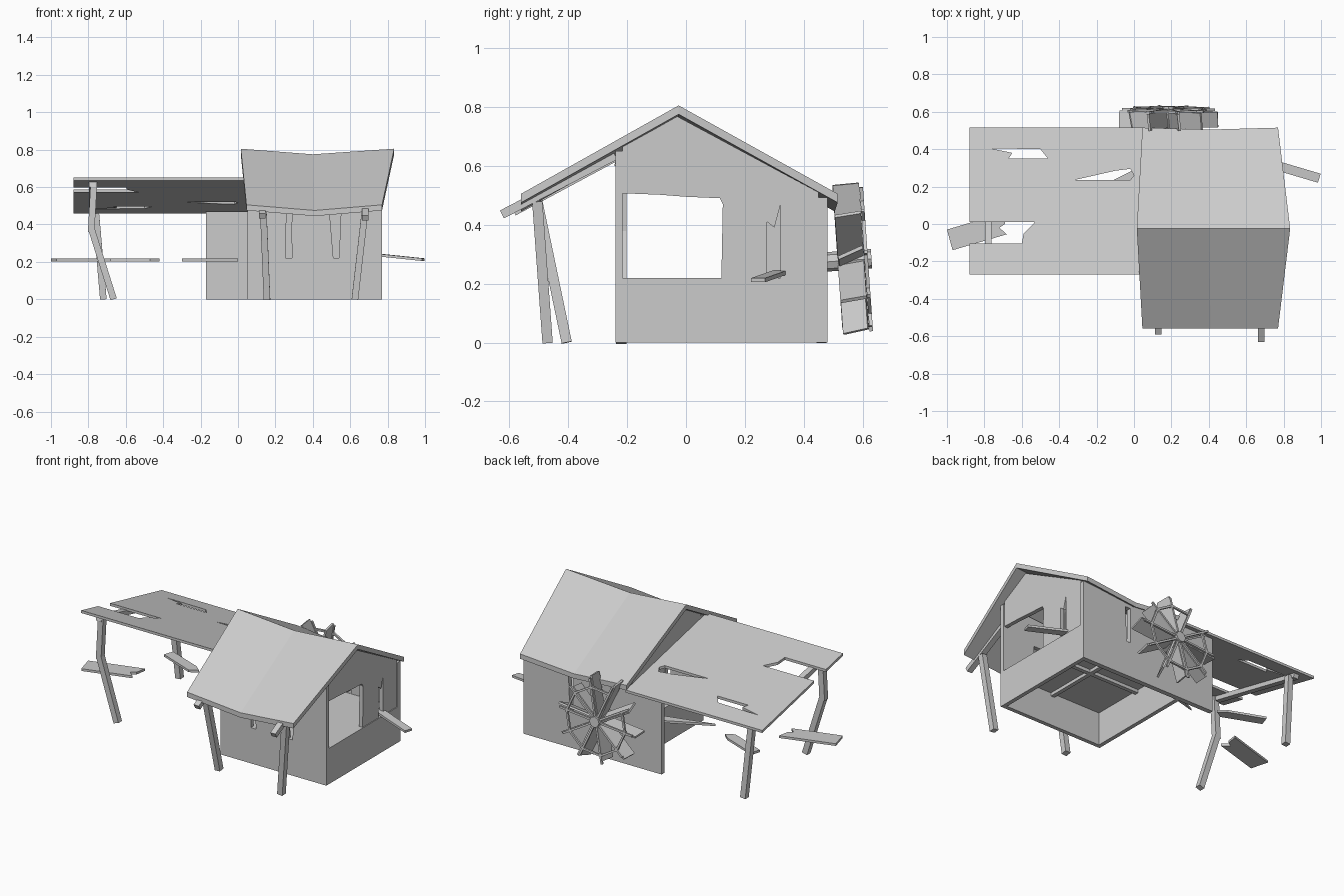
import bpy, bmesh, math
from mathutils import Vector, Matrix

cube = bpy.data.objects.get("Cube")
if cube:
    bpy.data.objects.remove(cube, do_unlink=True)

GREY = (0.6, 0.6, 0.6, 1)
mat = bpy.data.materials.new("weathered grey")
mat.use_nodes = True
mat.diffuse_color = GREY
mat.node_tree.nodes["Principled BSDF"].inputs["Base Color"].default_value = GREY


def finish(name, bm):
    bmesh.ops.recalc_face_normals(bm, faces=bm.faces)
    mesh = bpy.data.meshes.new(name)
    bm.to_mesh(mesh)
    bm.free()
    mesh.materials.append(mat)
    obj = bpy.data.objects.new(name, mesh)
    bpy.context.collection.objects.link(obj)
    return obj


def slab(name, outline, place, depth):
    """Extrude a flat outline; place maps (a, b) to 3D and depth is a vector."""
    bm = bmesh.new()
    face = bm.faces.new([bm.verts.new(place(a, b)) for a, b in outline])
    out = bmesh.ops.extrude_face_region(bm, geom=[face])
    verts = [v for v in out["geom"] if isinstance(v, bmesh.types.BMVert)]
    bmesh.ops.translate(bm, verts=verts, vec=depth)
    return finish(name, bm)


def across(y):
    return lambda a, b: (a, y, b)


def along(x):
    return lambda a, b: (x, a, b)


def box(name, x0, x1, y0, y1, z0, z1):
    return slab(name, [(x0, y0), (x1, y0), (x1, y1), (x0, y1)],
                lambda a, b: (a, b, z0), (0, 0, z1 - z0))


def beam(name, start, end, width, thick, side=(1, 0, 0)):
    """Straight timber from start to end, its width lying along side."""
    start, end, side = Vector(start), Vector(end), Vector(side)
    axis = (end - start).normalized()
    side = (side - axis * side.dot(axis)).normalized()
    up = axis.cross(side)
    corners = [(-1, -1), (1, -1), (1, 1), (-1, 1)]
    return slab(name, corners,
                lambda a, b: start + side * a * width / 2 + up * b * thick / 2, end - start)


def cut(obj, cutter):
    cutter.hide_render = True
    mod = obj.modifiers.new("cut", "BOOLEAN")
    mod.operation, mod.solver, mod.object = "DIFFERENCE", "EXACT", cutter
    bpy.context.view_layer.objects.active = obj
    bpy.ops.object.modifier_apply(modifier=mod.name)
    bpy.data.objects.remove(cutter, do_unlink=True)


# Hut walls, following the sag of the roof
SILL, T = 0.22, 0.025
front = slab("front_wall", [(0.05, 0), (0.77, 0), (0.77, 0.65), (0.41, 0.625), (0.05, 0.65)],
             across(-0.24), (0, T, 0))
back = slab("back_wall", [(-0.17, 0), (0.77, 0), (0.77, 0.493), (0.41, 0.465), (0.05, 0.493),
                          (0.05, 0.47), (-0.17, 0.47)],
            across(0.45), (0, 0.03, 0))
box("left_sill", 0.77 - T, 0.77, -0.215, 0.45, 0, SILL)

GABLE = [(0.45, 0.51), (-0.03, 0.768), (-0.215, 0.665)]
left = slab("left_gable_wall", [(-0.215, SILL), (0.45, SILL)] + GABLE, along(0.74), (T, 0, 0))
right = slab("right_gable_wall", [(-0.215, 0), (0.45, 0)] + GABLE, along(0.05), (T, 0, 0))

# Broken window on the left, doorway under the lean-to, splintered slits
cut(left, slab("window_cutter",
               [(-0.22, SILL - 0.01), (0.12, SILL - 0.01), (0.125, 0.47), (0.115, 0.49),
                (0, 0.495), (-0.09, 0.502), (-0.22, 0.507)], along(0.7), (0.1, 0, 0)))
cut(left, slab("slit_cutter", [(0.275, SILL), (0.32, SILL), (0.32, 0.465), (0.3, 0.39), (0.275, 0.41)],
               along(0.7), (0.1, 0, 0)))
cut(right, slab("door_cutter", [(-0.23, SILL), (0.14, SILL), (0.14, 0.52), (-0.23, 0.52)],
                along(0), (0.1, 0, 0)))
cut(front, slab("slit_cutter", [(0.255, SILL), (0.29, SILL), (0.285, 0.37), (0.29, 0.46), (0.265, 0.47), (0.255, 0.38)],
                across(-0.3), (0, 0.1, 0)))
cut(front, slab("slit_cutter", [(0.51, SILL), (0.54, SILL), (0.55, 0.46), (0.49, 0.46)],
                across(-0.3), (0, 0.1, 0)))
cut(back, slab("slit_cutter", [(0.43, SILL), (0.455, SILL), (0.465, 0.44), (0.43, 0.44)],
               across(0.4), (0, 0.1, 0)))

# Raised floor on joists
box("floor", 0.07, 0.75, -0.22, 0.46, SILL - 0.015, SILL - 0.002)
box("long_joist", 0.07, 0.75, 0.1, 0.125, SILL - 0.035, SILL - 0.01)
box("cross_joist", 0.4, 0.425, -0.22, 0.46, SILL - 0.035, SILL - 0.01)

# Sagging saddle roof
RIDGE = [(0.015, 0.805), (0.4, 0.775), (0.835, 0.805)]
EAVE = [(0.045, 0.505), (0.41, 0.475), (0.77, 0.505)]
bm = bmesh.new()
rows = []
for drop in (0, 0.03):
    rows.append([[bm.verts.new((x, -0.56, z - drop)) for x, z in EAVE],
                 [bm.verts.new((x, -0.025, z - drop)) for x, z in RIDGE],
                 [bm.verts.new((x, 0.515 - 0.01 * (i == 1), z - drop))
                  for i, (x, z) in enumerate(EAVE)]])
for layer in rows:
    for r in range(2):
        for c in range(2):
            bm.faces.new([layer[r][c], layer[r][c + 1], layer[r + 1][c + 1], layer[r + 1][c]])
top, low = rows
rim = [(0, 0), (0, 1), (0, 2), (1, 2), (2, 2), (2, 1), (2, 0), (1, 0)]
for (a, b), (c, d) in zip(rim, rim[1:] + rim[:1]):
    bm.faces.new([top[a][b], top[c][d], low[c][d], low[a][b]])
finish("saddle_roof", bm)

# Porch rafters and leaning posts
beam("porch_rafter_right", (0.13, -0.24, 0.63), (0.13, -0.585, 0.445), 0.035, 0.03)
beam("porch_rafter_left", (0.68, -0.24, 0.635), (0.68, -0.625, 0.435), 0.035, 0.03)
beam("porch_post_right", (0.135, -0.505, 0.48), (0.155, -0.405, 0), 0.035, 0.035)
beam("porch_post_left", (0.68, -0.505, 0.48), (0.625, -0.47, 0), 0.035, 0.035)


# Lean-to roof with broken gaps
def lean(a, b):
    return (a, b, 0.65 - (b + 0.27) * 0.223)


deck = slab("lean_to_roof",
            [(-0.88, -0.27), (0.05, -0.27), (0.05, 0.515), (-0.88, 0.515), (-0.88, 0.01),
             (-0.53, 0.01), (-0.59, -0.05), (-0.6, -0.105), (-0.88, -0.105)],
            lean, (0, 0, -0.016))
gaps = [[(-0.77, 0.405), (-0.5, 0.4), (-0.46, 0.35), (-0.67, 0.35), (-0.65, 0.38)],
        [(-0.32, 0.235), (-0.02, 0.235), (0, 0.26), (-0.02, 0.295), (-0.1, 0.285)]]
for gap in gaps:
    cut(deck, slab("gap_cutter", gap, lambda a, b: (a, b, 0.3), (0, 0, 0.5)))

beam("lean_to_beam", (-0.78, -0.24, 0.615), (-0.78, 0.48, 0.455), 0.035, 0.03)
beam("front_post_upper", (-0.77, -0.22, 0.63), (-0.785, -0.22, 0.36), 0.035, 0.035)
beam("front_post_lower", (-0.785, -0.22, 0.38), (-0.665, -0.22, 0), 0.035, 0.035)
beam("back_post", (-0.76, 0.44, 0.46), (-0.72, 0.46, 0), 0.035, 0.035)

# Loose broken boards
UP = (0, 0, 1)
planks = {
    "front": [(-1, -0.03), (-0.97, -0.14), (-0.68, -0.055), (-0.72, -0.02), (-0.69, 0), (-0.68, 0.065)],
    "back": [(-0.7, 0.28), (-0.47, 0.19), (-0.42, 0.22), (-0.46, 0.255), (-0.68, 0.34)],
    "side": [(-0.3, 0.14), (0, 0.22), (0, 0.29), (-0.12, 0.23)],
}
for key, outline in planks.items():
    slab(f"{key}_loose_board", outline, lambda a, b: (a, b, 0.203), (0, 0, 0.014))
beam("left_loose_board", (0.72, 0.325, 0.24), (0.99, 0.245, 0.212), 0.014, 0.05, UP)

# Water wheel: hub, slightly twisted paddles, spokes and an outer ring
tilt = Matrix.Translation((0.185, 0.565, 0.28)) @ Matrix.Rotation(math.radians(4), 4, "X")
COUNT = 10


def polar(r, angle, y):
    return Vector((r * math.cos(angle), y, r * math.sin(angle)))


parts = [slab("wheel_hub", [(0.033 * math.cos(k * math.pi / 4), 0.033 * math.sin(k * math.pi / 4))
                            for k in range(8)],
              across(-0.09), (0, 0.155, 0))]
for k in range(COUNT):
    a = k * math.tau / COUNT + 0.1
    b = a + math.tau / COUNT
    reach = 0.265 - 0.03 * (k % 3 == 1)
    twist = polar(0.12 + 0.25 * (k % 4 == 0), a + math.pi / 2, 1)
    parts.append(beam(f"paddle_{k}", polar(0.03, a, -0.005), polar(reach, a, -0.005),
                      0.09, 0.012, twist))
    parts.append(beam(f"spoke_{k}", polar(0.02, a, 0.047), polar(0.25, a, 0.047),
                      0.012, 0.012, (0, 1, 0)))
    if k != 3:
        parts.append(beam(f"ring_{k}", polar(0.2, a, 0.047), polar(0.2, b, 0.047),
                          0.012, 0.012, (0, 1, 0)))
for part in parts:
    part.matrix_world = tilt
